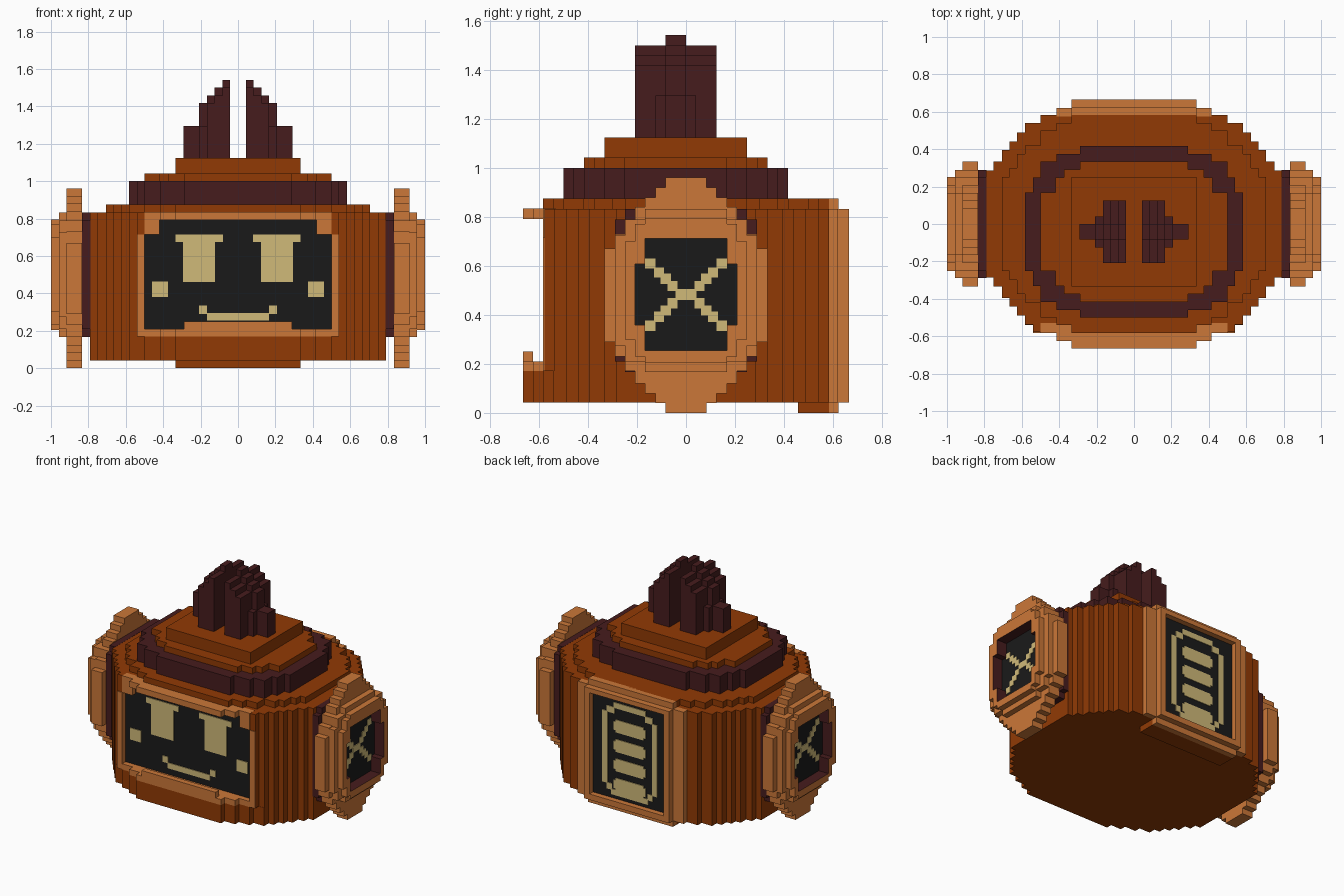
import bpy, bmesh
from mathutils import Vector

if "Cube" in bpy.data.objects:
    bpy.data.objects.remove(bpy.data.objects["Cube"])


def material(name, rgb):
    lin = [((c / 255 + 0.055) / 1.055) ** 2.4 for c in rgb] + [1]
    m = bpy.data.materials.new(name)
    m.use_nodes = True
    m.diffuse_color = lin
    m.node_tree.nodes["Principled BSDF"].inputs["Base Color"].default_value = lin
    return m


BROWN = material("rust brown", (145, 58, 4))
TAN = material("copper tan", (203, 119, 56))
DARK = material("dark maroon", (70, 28, 29))
BLACK = material("screen black", (26, 26, 26))
CREAM = material("display cream", (208, 186, 121))


def finish(name, bm, *mats):
    bmesh.ops.recalc_face_normals(bm, faces=bm.faces)
    me = bpy.data.meshes.new(name)
    bm.to_mesh(me)
    bm.free()
    for m in mats:
        me.materials.append(m)
    ob = bpy.data.objects.new(name, me)
    bpy.context.collection.objects.link(ob)


def boxes(name, mat, items):
    """One object from (x0, x1, y0, y1, z0, z1) blocks."""
    bm = bmesh.new()
    for x0, x1, y0, y1, z0, z1 in items:
        vs = bmesh.ops.create_cube(bm, size=1)["verts"]
        for v in vs:
            v.co = Vector(((x0 + x1) / 2 + v.co.x * (x1 - x0),
                           (y0 + y1) / 2 + v.co.y * (y1 - y0),
                           (z0 + z1) / 2 + v.co.z * (z1 - z0)))
    finish(name, bm, mat)


def mirror(items):
    return items + [(-b, -a, *rest) for a, b, *rest in items]


def outline(rows, lo=-9, hi=9, cv=0):
    """Stepped oval from (half width, half height) rows, clipped in height."""
    q = []
    for i, (u, v) in enumerate(rows):
        q.append((u, v))
        if i + 1 < len(rows):
            q.append((u, rows[i + 1][1]))
    pts = q + [(u, -v) for u, v in reversed(q)]
    pts += [(-u, -v) for u, v in q] + [(-u, v) for u, v in reversed(q)]
    out = []
    for u, v in pts:
        p = (u, min(hi, max(lo, v + cv)))
        if not out or p != out[-1]:
            out.append(p)
    return out


def slab(name, mats, pts, w0, w1, axis="z", hole=None):
    """Extrude an outline along z or x; hole walls take the second material."""
    bm = bmesh.new()
    put = (lambda u, v: (u, v, w0)) if axis == "z" else (lambda u, v: (w0, u, v))
    edges, inner = [], set()
    for loop in [pts] + ([hole] if hole else []):
        vs = [bm.verts.new(put(*p)) for p in loop]
        edges += [bm.edges.new((a, vs[i - 1])) for i, a in enumerate(vs)]
    if hole:
        inner = {(round(u, 4), round(v, 4)) for u, v in hole}
        bmesh.ops.triangle_fill(bm, edges=edges, use_beauty=True)
    else:
        bm.faces.new(vs)
    geo = bmesh.ops.extrude_face_region(bm, geom=bm.faces[:])["geom"]
    shift = Vector((0, 0, w1 - w0)) if axis == "z" else Vector((w1 - w0, 0, 0))
    bmesh.ops.translate(bm, vec=shift, verts=[g for g in geo if isinstance(g, bmesh.types.BMVert)])
    bm.normal_update()
    for f in bm.faces:
        if hole and abs(f.normal.x) < 0.5:
            if all((round(v.co.y, 4), round(v.co.z, 4)) in inner for v in f.verts):
                f.material_index = 1
    finish(name, bm, *mats)


# Barrel body: base, recessed middle, and a smaller top step
BODY = [(.333, .665), (.415, .625), (.5, .583), (.583, .54), (.625, .49), (.665, .44),
        (.705, .395), (.75, .333), (.79, .285)]
TOP = [(.333, .583), (.415, .54), (.5, .50), (.583, .42), (.625, .375), (.665, .30), (.705, .25)]
slab("body_base", [BROWN], outline(BODY, hi=.583), .042, .17)
slab("body_middle", [BROWN], outline(BODY, lo=-.538, hi=.583), .17, .832)
slab("body_top", [BROWN], outline(TOP), .83, .875)

# Lid: maroon band, brown step, square cap
BAND = [(.29, .458), (.415, .417), (.5, .375), (.54, .29), (.583, .21)]
STEP = [(.29, .375), (.375, .333), (.42, .29), (.5, .21)]
slab("lid_band", [DARK], outline(BAND, cv=-.042), .875, 1.0)
slab("lid_step", [BROWN], outline(STEP, cv=-.042), 1.0, 1.042)
boxes("lid_cap", BROWN, [(-.333, .333, -.333, .25, 1.042, 1.125)])

# Crest of two stepped fins, each step with a raised centre ridge
fins = [(a, b, -.042 - h, -.042 + h, 1.125, z) for a, b, h, z in [
    (.042, .083, .167, 1.5), (.042, .083, .042, 1.542),
    (.083, .125, .167, 1.458), (.083, .125, .042, 1.5),
    (.125, .167, .167, 1.417), (.125, .167, .042, 1.458),
    (.167, .208, .083, 1.295), (.167, .208, .042, 1.417),
    (.208, .292, .042, 1.295)]]
boxes("crest_fins", DARK, mirror(fins))

# Front frame: curved lips above and below, side strips around a recessed screen
LIP = [(.333, .665), (.415, .625), (.5, .583)]


def lip(z0, z1):
    return [(-u, u, -v, -.53, z0, z1) for u, v in LIP]


boxes("front_frame", TAN, lip(.792, .834) + lip(.169, .21)
      + [(-.29, .29, -.665, -.625, .205, .25)]
      + mirror([(.5, .533, -.583, -.53, .17, .715), (.53, .54, -.583, -.577, .17, .715),
                (.42, .5, -.583, -.53, .715, .8)]))
boxes("front_frame_sides", BROWN, mirror([(.532, .54, -.578, -.53, .17, .715),
                                          (.499, .54, -.578, -.53, .715, .833)]))

# Front screen and face
boxes("front_screen", BLACK, [(-.5, .5, -.545, -.537, .205, .715),
                              (-.42, .42, -.545, -.537, .715, .795)])
FY = (-.550, -.543)
boxes("eyes", CREAM, mirror([(.08, .335, *FY, .675, .715), (.122, .295, *FY, .46, .675)]))
boxes("cheeks", CREAM, mirror([(.375, .46, *FY, .38, .463)]))
boxes("mouth", CREAM, [(-.167, .167, *FY, .255, .295)]
      + mirror([(.165, .208, *FY, .29, .335)]))

# Back panel: stepped frame around a battery display
boxes("back_frame", TAN, [
    (-.415, .415, .575, .620, .042, .833), (-.333, .333, .575, .622, .833, .875),
    (-.333, .333, .62, .665, .042, .083), (-.333, .333, .62, .665, .80, .833)]
    + mirror([(.29, .333, .62, .665, .083, .80)]))
boxes("back_screen", BLACK, [(-.29, .29, .618, .626, .083, .80)])
BY = (.624, .631)
boxes("battery_outline", CREAM, [(-.145, .145, *BY, .108, .148), (-.125, .125, *BY, .725, .765)]
      + mirror([(.175, .215, *BY, .18, .69), (.14, .18, *BY, .14, .185),
                (.12, .18, *BY, .685, .73)]))
bars = []
for z in (.187, .325, .462, .60):
    bars += [(-.125, .125, *BY, z - .03, z + .03), (-.11, .11, *BY, z - .045, z + .045)]
boxes("battery_bars", CREAM, bars)
boxes("back_foot", BROWN, [(-.333, .333, .458, .583, 0, .045)])
boxes("back_foot_edge", TAN, [(-.333, .333, .583, .622, 0, .045)])

# Side pods: maroon mount, tall disk, two rim layers, recessed screen with a cross
DISK = [(.083, .48), (.125, .44), (.167, .40), (.208, .36), (.25, .31), (.29, .25), (.333, .19)]
MOUNT = [(.167, .333), (.25, .333), (.29, .29)]
RIM_A = [(.167, .333), (.25, .29), (.29, .225)]
RIM_B = [(.167, .295), (.208, .27), (.25, .20)]
HOLE = outline([(.167, .228), (.208, .125)], cv=.483)
for side, s in (("left", 1), ("right", -1)):
    slab(side + "_pod_mount", [DARK], outline(MOUNT, cv=.5), s * .788, s * .833, "x")
    slab(side + "_pod_disk", [TAN], outline(DISK, cv=.48), s * .833, s * .917, "x")
    slab(side + "_pod_rim_inner", [TAN, DARK], outline(RIM_A, cv=.5), s * .917, s * .958, "x", HOLE)
    slab(side + "_pod_rim_outer", [TAN, DARK], outline(RIM_B, cv=.5), s * .958, s * 1.0, "x", HOLE)
    slab(side + "_pod_screen", [BLACK], HOLE, s * .916, s * .924, "x")
    x0, x1 = sorted((s * .922, s * .929))
    cross = [(x0, x1, -.042, .042, .46, .505)]
    for sy in (-1, 1):
        for sz in (-1, 1):
            for dy, dz in ((.146, .127), (.11, .09), (.083, .065), (.055, .035)):
                y, z = sy * dy, .483 + sz * dz
                cross.append((x0, x1, y - .021, y + .021, z - .021, z + .021))
    boxes(side + "_pod_cross", CREAM, cross)
